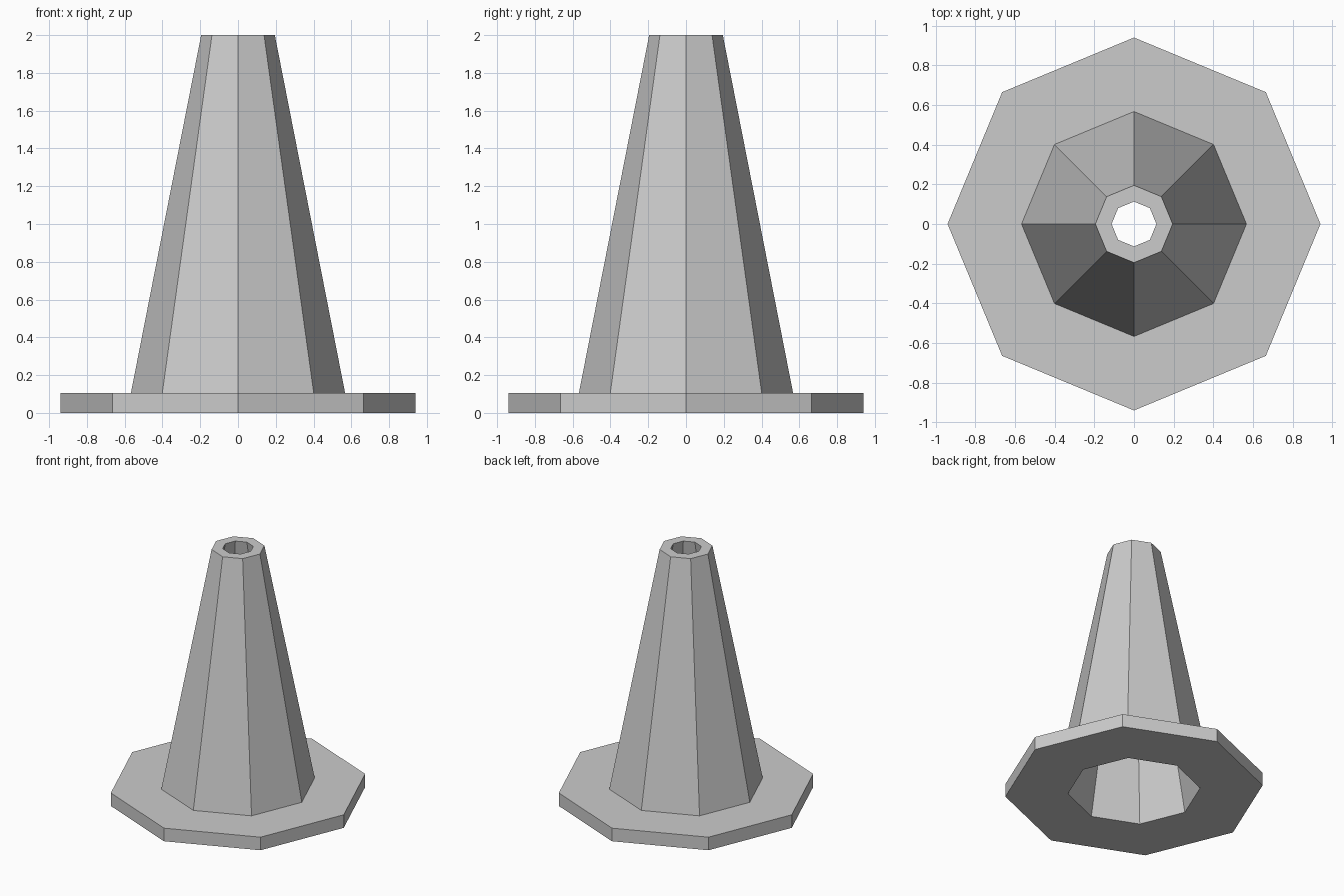
import bpy
import bmesh
from math import cos, sin, pi

cube = bpy.data.objects.get("Cube")
if cube:
    bpy.data.objects.remove(cube, do_unlink=True)

SIDES = 8

grey = bpy.data.materials.new("plain grey")
grey.use_nodes = True
colour = (0.6, 0.6, 0.6, 1)
grey.diffuse_color = colour
grey.node_tree.nodes["Principled BSDF"].inputs["Base Color"].default_value = colour


def lathe(name, profile):
    """Revolve an open (radius, height) profile into a flat-sided shell."""
    bm = bmesh.new()
    rings = [[bm.verts.new((r * cos(2 * pi * i / SIDES), r * sin(2 * pi * i / SIDES), z))
              for i in range(SIDES)] for r, z in profile]
    for low, high in zip(rings, rings[1:]):
        for i in range(SIDES):
            j = (i + 1) % SIDES
            bm.faces.new((low[i], low[j], high[j], high[i]))
    mesh = bpy.data.meshes.new(name)
    bm.to_mesh(mesh)
    bm.free()
    mesh.materials.append(grey)
    obj = bpy.data.objects.new(name, mesh)
    bpy.context.collection.objects.link(obj)
    return obj


# Hollow cone on a flat foot: bore rim, foot, tapered wall, top rim, tapered bore
lathe("traffic_cone", [(0.483, 0), (0.94, 0), (0.94, 0.105), (0.567, 0.105),
                       (0.195, 2), (0.113, 2), (0.483, 0)])
bm = bmesh.new()
mesh = bpy.data.objects["traffic_cone"].data
bm.from_mesh(mesh)
bmesh.ops.remove_doubles(bm, verts=bm.verts, dist=0.0001)
bm.to_mesh(mesh)
bm.free()
